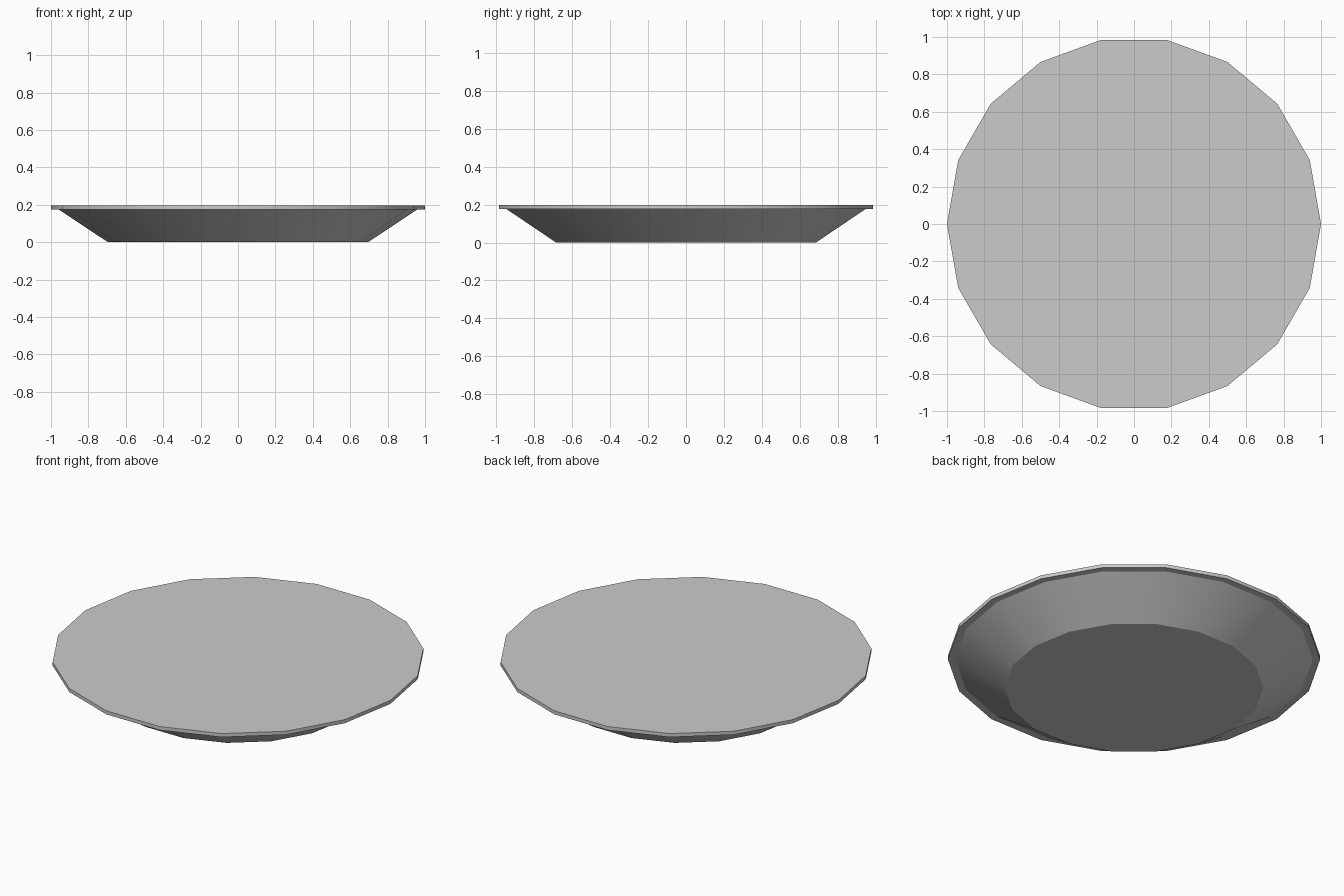
import bpy
import bmesh
import math

if "Cube" in bpy.data.objects:
    bpy.data.objects.remove(bpy.data.objects["Cube"])

SIDES = 18


def lathe_solid(name, profile):
    """Closed solid from (radius, z) rings, capped at both ends."""
    bm = bmesh.new()
    rings = []
    for r, z in profile:
        rings.append([bm.verts.new((r * math.cos(2 * math.pi * i / SIDES),
                                    r * math.sin(2 * math.pi * i / SIDES), z))
                      for i in range(SIDES)])
    for a, b in zip(rings, rings[1:]):
        for i in range(SIDES):
            j = (i + 1) % SIDES
            bm.faces.new((a[i], a[j], b[j], b[i]))
    bm.faces.new(rings[0][::-1])
    bm.faces.new(rings[-1])
    mesh = bpy.data.meshes.new(name)
    bm.to_mesh(mesh)
    bm.free()
    obj = bpy.data.objects.new(name, mesh)
    bpy.context.collection.objects.link(obj)
    bpy.ops.object.select_all(action='DESELECT')
    obj.select_set(True)
    bpy.context.view_layer.objects.active = obj
    bpy.ops.object.shade_smooth_by_angle(angle=math.radians(30))
    return obj


# Shallow dish: flat base, flared wall, underside of lip, thin lip, flat top
lathe_solid("dish", [(0.695, 0.0), (0.96, 0.176), (1.0, 0.176), (1.0, 0.197)])
